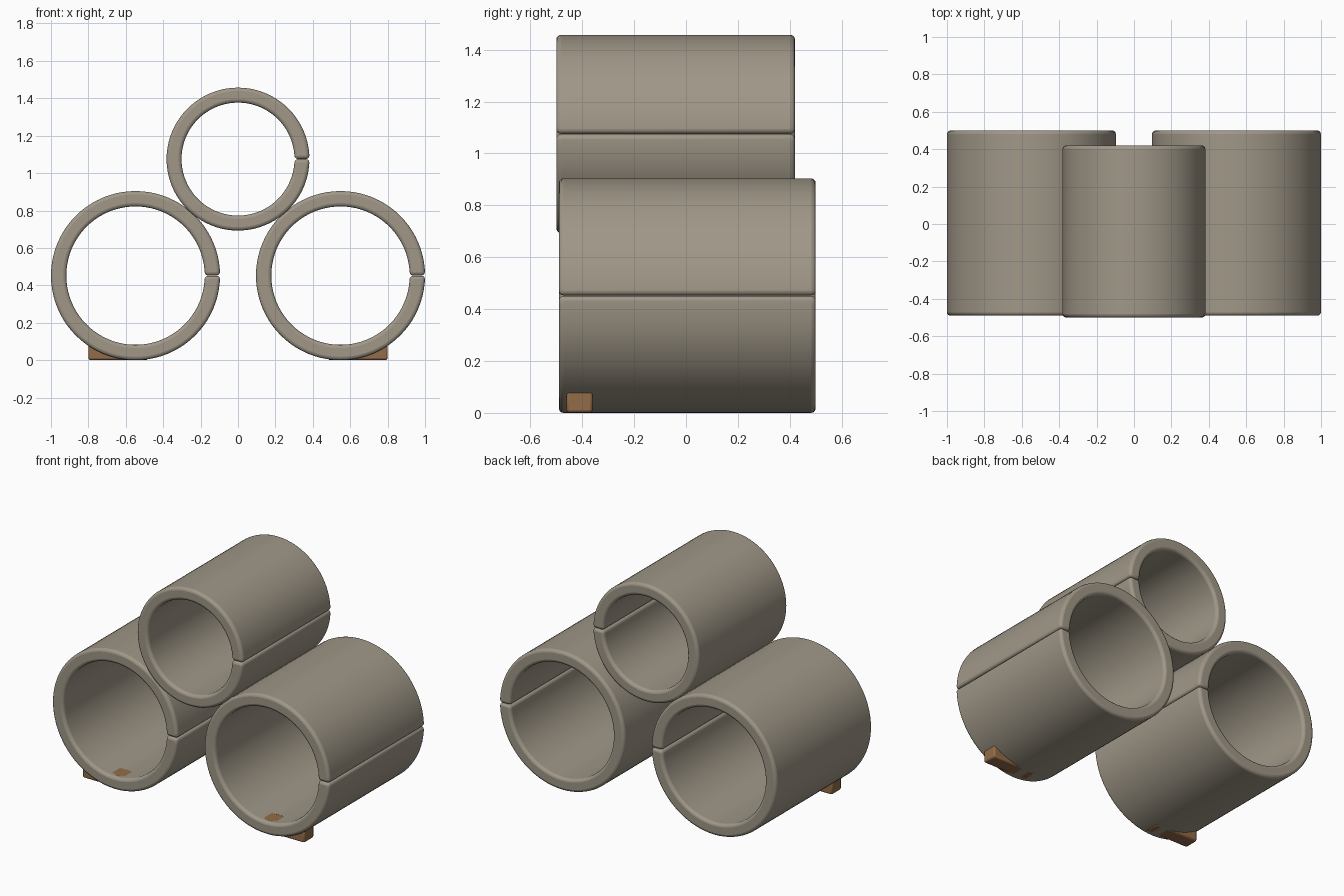
import bpy, bmesh, math
from mathutils import Matrix

cube = bpy.data.objects.get("Cube")
if cube:
    bpy.data.objects.remove(cube, do_unlink=True)


def material(name, colour):
    mat = bpy.data.materials.new(name)
    mat.use_nodes = True
    mat.diffuse_color = (*colour, 1)
    mat.node_tree.nodes["Principled BSDF"].inputs["Base Color"].default_value = (*colour, 1)
    return mat


def finish(name, bm, mat, bevel, segments):
    """Turn a bmesh into a smooth object with rounded edges."""
    bmesh.ops.recalc_face_normals(bm, faces=bm.faces)
    mesh = bpy.data.meshes.new(name)
    bm.to_mesh(mesh)
    bm.free()
    mesh.materials.append(mat)
    obj = bpy.data.objects.new(name, mesh)
    bpy.context.collection.objects.link(obj)
    mod = obj.modifiers.new("rounded_edges", 'BEVEL')
    mod.width = bevel
    mod.segments = segments
    mod.limit_method = 'ANGLE'
    mod.angle_limit = math.radians(40)
    bpy.ops.object.select_all(action='DESELECT')
    obj.select_set(True)
    bpy.context.view_layer.objects.active = obj
    bpy.ops.object.shade_smooth_by_angle(angle=math.radians(35))
    return obj


def split_pipe(name, x, z, outer, inner, front, back):
    """A thick pipe along y with a fine seam on its +x side."""
    gap = 0.004
    bm = bmesh.new()
    corners = [(inner, front), (outer, front), (outer, back), (inner, back)]
    verts = [bm.verts.new((r, y, 0)) for r, y in corners]
    start = bm.faces.new(verts)
    spun = bmesh.ops.spin(bm, geom=[start], cent=(0, 0, 0), axis=(0, 1, 0),
                          angle=2 * math.pi - gap, steps=80, use_merge=False)
    turn = Matrix.Rotation(gap / 2, 4, 'Y')
    bmesh.ops.transform(bm, matrix=Matrix.Translation((x, 0, z)) @ turn, verts=bm.verts)
    return finish(name, bm, stone, 0.018, 3)


def wedge(name, side):
    """A small wooden block under the outer side of a lower pipe."""
    bm = bmesh.new()
    bmesh.ops.create_cube(bm, size=1)
    bmesh.ops.scale(bm, vec=(0.32, 0.1, 0.084), verts=bm.verts)
    bmesh.ops.translate(bm, vec=(side * 0.64, -0.41, 0.043), verts=bm.verts)
    return finish(name, bm, wood, 0.01, 2)


stone = material("concrete_grey", (0.35, 0.31, 0.245))
wood = material("wood_brown", (0.29, 0.15, 0.065))

# Two large pipes with a smaller one resting on top
split_pipe("lower_right_pipe", -0.548, 0.452, 0.452, 0.37, -0.49, 0.5)
split_pipe("lower_left_pipe", 0.548, 0.452, 0.452, 0.37, -0.49, 0.5)
split_pipe("top_pipe", 0, 1.075, 0.382, 0.302, -0.5, 0.42)

# Blocks that stop the lower pipes rolling
for label, side in (("right", -1), ("left", 1)):
    wedge(label + "_wedge", side)
